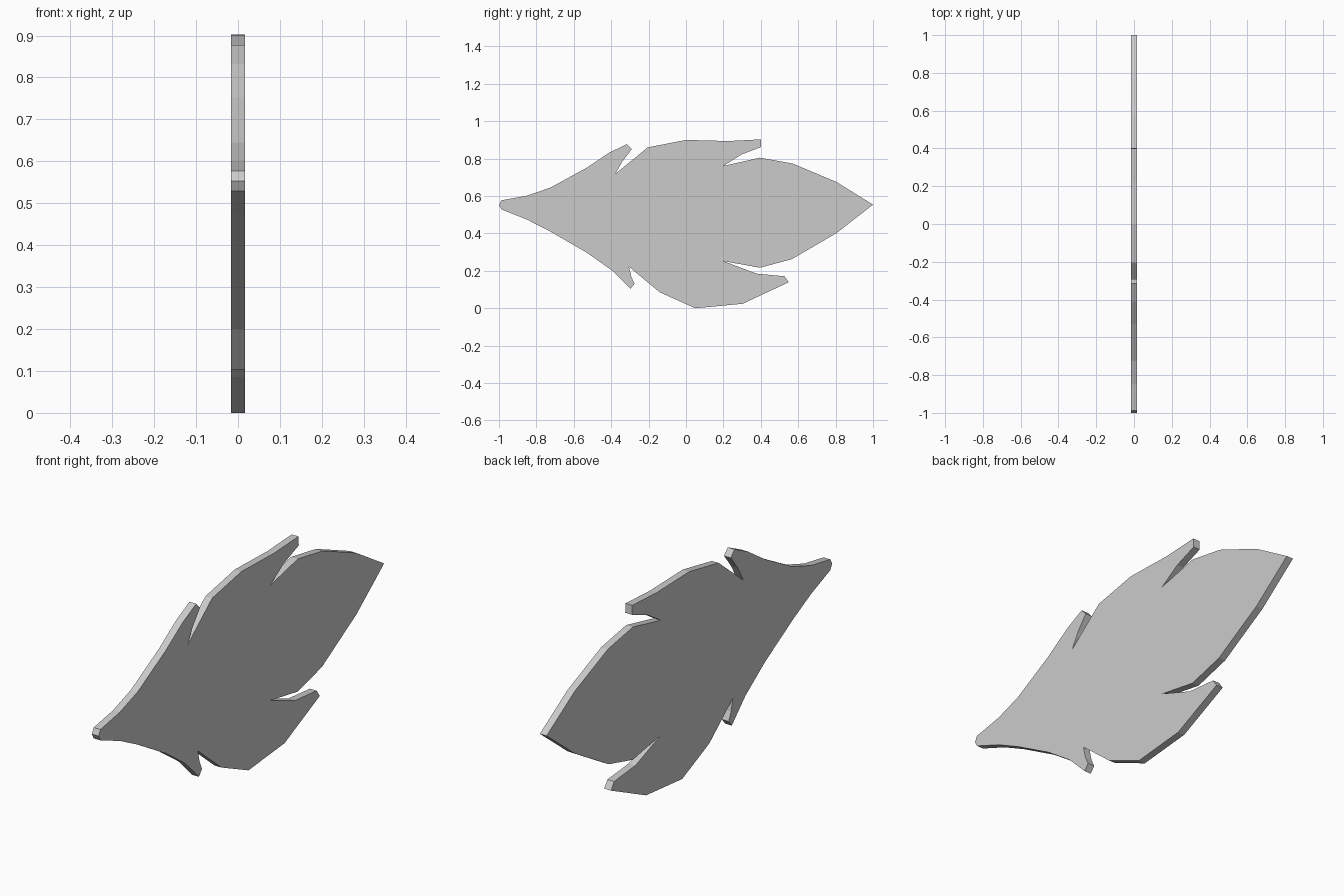
import bpy, bmesh

if "Cube" in bpy.data.objects:
    bpy.data.objects.remove(bpy.data.objects["Cube"])

HALF = 0.0165  # half thickness along x

# leaf outline in the y-z plane: stem, upper edge with two notches, tip, lower edge
upper = [(-1, .553), (-.987, .577), (-.85, .602), (-.725, .645), (-.53, .752),
         (-.41, .832), (-.316, .878), (-.29, .85), (-.34, .785), (-.378, .718),
         (-.205, .86), (0, .9), (.225, .894), (.4, .903), (.402, .862),
         (.297, .822), (.2, .761), (.395, .805), (.57, .774), (.805, .675)]
lower = [(1, .554), (.805, .402), (.565, .262), (.395, .217), (.2, .252),
         (.378, .185), (.527, .171), (.549, .139), (.303, .024), (.05, 0),
         (-.14, .085), (-.305, .222), (-.292, .168), (-.275, .131),
         (-.297, .104), (-.393, .2), (-.53, .297), (-.725, .41),
         (-.85, .474), (-.987, .529)]

# extrude the outline into a thin flat plate
bm = bmesh.new()
face = bm.faces.new([bm.verts.new((-HALF, y, z)) for y, z in upper + lower])
ext = bmesh.ops.extrude_face_region(bm, geom=[face], use_keep_orig=True)
moved = [g for g in ext["geom"] if isinstance(g, bmesh.types.BMVert)]
bmesh.ops.translate(bm, verts=moved, vec=(2 * HALF, 0, 0))
bmesh.ops.recalc_face_normals(bm, faces=bm.faces)
caps = [f for f in bm.faces if len(f.verts) > 4]
bmesh.ops.triangulate(bm, faces=caps, ngon_method='EAR_CLIP')

mesh = bpy.data.meshes.new("leaf")
bm.to_mesh(mesh)
bm.free()
leaf = bpy.data.objects.new("leaf", mesh)
bpy.context.collection.objects.link(leaf)
